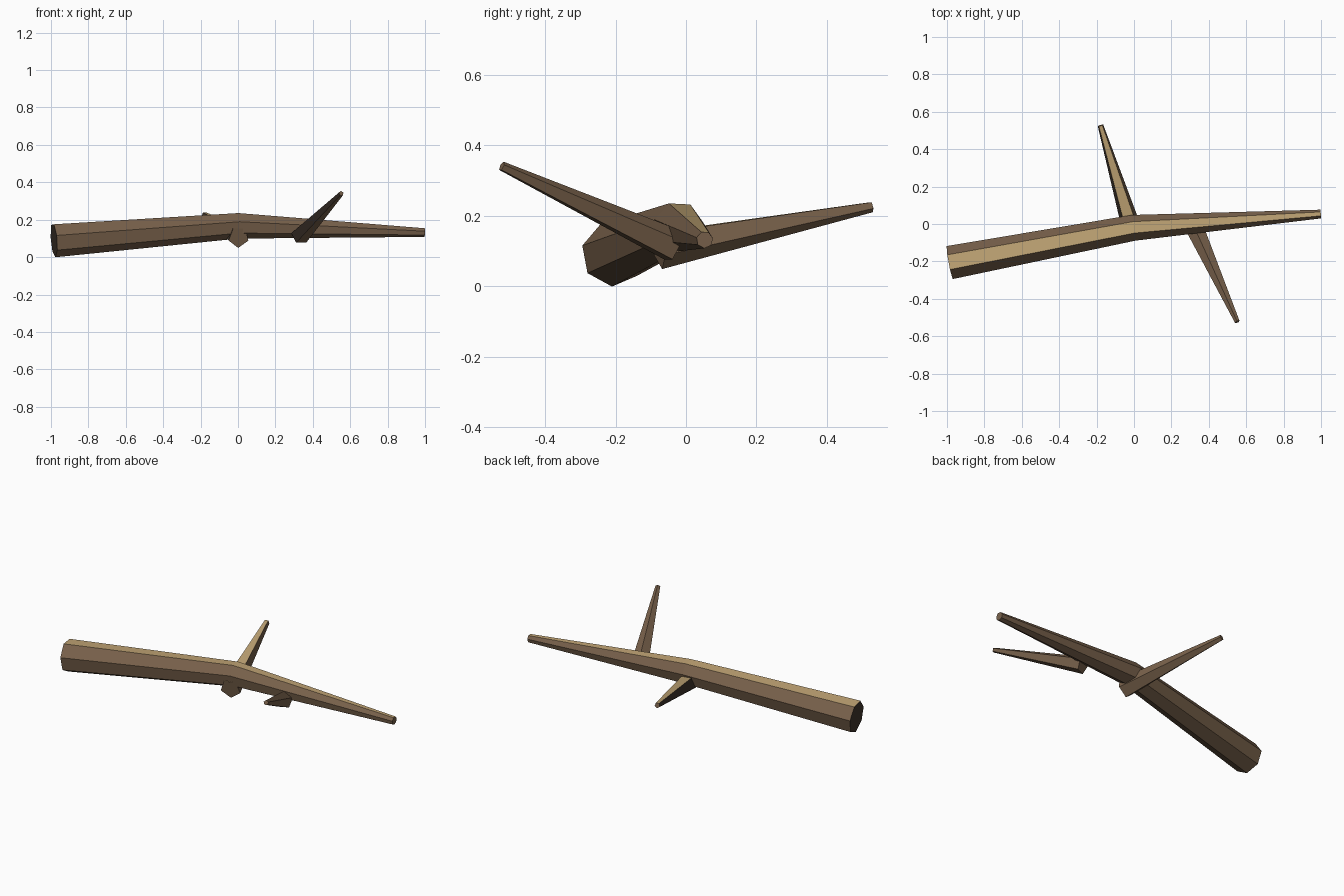
import bpy, bmesh, math
from mathutils import Vector

if "Cube" in bpy.data.objects:
    bpy.data.objects.remove(bpy.data.objects["Cube"])


def material(name, rgb):
    m = bpy.data.materials.new(name)
    m.diffuse_color = (*rgb, 1)
    m.use_nodes = True
    m.node_tree.nodes["Principled BSDF"].inputs["Base Color"].default_value = m.diffuse_color
    return m


bark = material("brown bark", (0.187, 0.119, 0.070))
pale = material("pale top bark", (0.540, 0.380, 0.180))
dark = material("dark bark", (0.050, 0.035, 0.025))


def limb(name, path, radii, sides, phase):
    """Tapered faceted tube along a path, first corner at phase degrees."""
    pts = [Vector(p) for p in path]
    bm = bmesh.new()
    rings = []
    for i, (p, r) in enumerate(zip(pts, radii)):
        d = Vector()
        if i > 0:
            d += (p - pts[i - 1]).normalized()
        if i < len(pts) - 1:
            d += (pts[i + 1] - p).normalized()
        d.normalize()
        side = Vector((0, 0, 1)).cross(d).normalized()
        up = d.cross(side)
        ring = []
        for k in range(sides):
            a = math.radians(phase) + math.tau * k / sides
            ring.append(bm.verts.new(p + r * (math.cos(a) * side + math.sin(a) * up)))
        rings.append(ring)
    for a, b in zip(rings, rings[1:]):
        for k in range(sides):
            n = (k + 1) % sides
            bm.faces.new((a[k], a[n], b[n], b[k]))
    bm.faces.new(rings[0][::-1])
    bm.faces.new(rings[-1])
    bmesh.ops.recalc_face_normals(bm, faces=bm.faces)
    # Upward strips are pale, faces towards the thick end are dark
    bm.normal_update()
    for f in bm.faces:
        if f.normal.z > 0.9:
            f.material_index = 1
        elif f.normal.x < -0.7:
            f.material_index = 2
    me = bpy.data.meshes.new(name)
    bm.to_mesh(me)
    bm.free()
    for m in (bark, pale, dark):
        me.materials.append(m)
    ob = bpy.data.objects.new(name, me)
    bpy.context.collection.objects.link(ob)


# Main log, bent in the middle
limb("log", [(-0.984, -0.207, 0.091), (0, -0.021, 0.170), (0.998, 0.053, 0.132)],
     [0.092, 0.071, 0.024], 7, 10)
# Side branches, pushed through the log
limb("back_branch", [(0.004, -0.078, 0.106), (-0.179, 0.527, 0.226)],
     [0.058, 0.016], 5, 54)
limb("front_branch", [(0.331, -0.036, 0.114), (0.552, -0.523, 0.341)],
     [0.050, 0.014], 5, 90)
